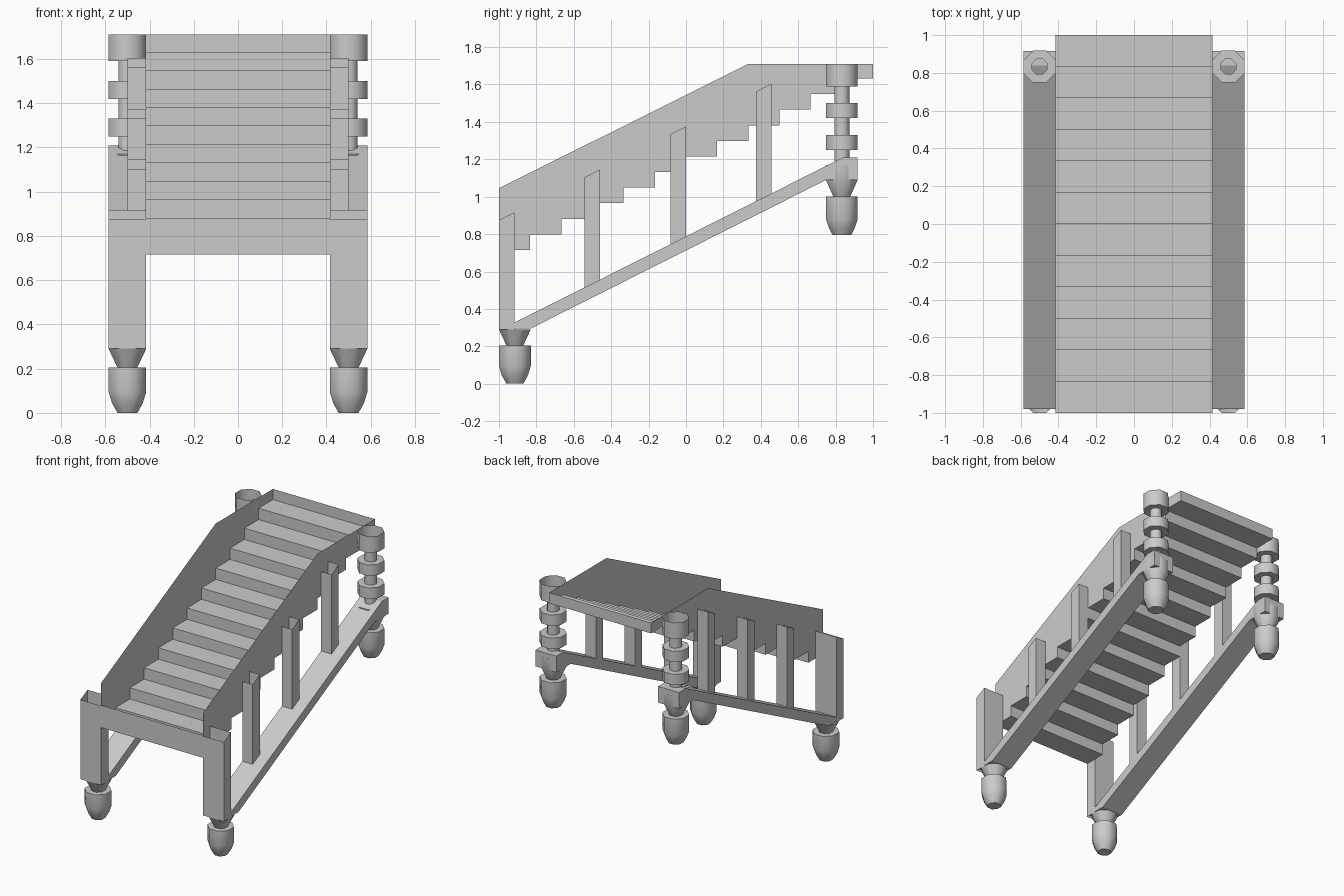
import bpy, bmesh, math

if "Cube" in bpy.data.objects:
    bpy.data.objects.remove(bpy.data.objects["Cube"])

STEPS, RUN, RISE = 12, 2 / 12, 1 / 12
W = 0.415          # half width of the flight
H = 0.085          # half width of the posts
CX = 0.5           # post centre line


def make(name, verts, faces, smooth=False):
    bm = bmesh.new()
    vs = [bm.verts.new(v) for v in verts]
    for f in faces:
        bm.faces.new([vs[i] for i in f])
    bmesh.ops.recalc_face_normals(bm, faces=bm.faces)
    me = bpy.data.meshes.new(name)
    bm.to_mesh(me)
    bm.free()
    ob = bpy.data.objects.new(name, me)
    bpy.context.collection.objects.link(ob)
    if smooth:
        bpy.ops.object.select_all(action='DESELECT')
        ob.select_set(True)
        bpy.context.view_layer.objects.active = ob
        bpy.ops.object.shade_smooth_by_angle(angle=math.radians(50))
    return ob


def turned(name, x, y, profile):
    """Eight-sided turned part from (half width, z) pairs; open at the top."""
    verts, faces = [], []
    for r, z in profile:
        for k in range(8):
            a = math.radians(22.5 + 45 * k)
            q = r / math.cos(math.radians(22.5))
            verts.append((x + q * math.cos(a), y + q * math.sin(a), z))
    for i in range(len(profile) - 1):
        for k in range(8):
            n = (k + 1) % 8
            faces.append((i * 8 + k, i * 8 + n, i * 8 + 8 + n, i * 8 + 8 + k))
    faces.append(tuple(range(7, -1, -1)))
    return make(name, verts, faces, True)


def tube(name, x0, x1, y0, y1, bottom, top):
    """Upright square tube with sloping, open ends."""
    ring = [(x0, y0), (x1, y0), (x1, y1), (x0, y1)]
    verts = [(x, y, bottom(y)) for x, y in ring] + [(x, y, top(y)) for x, y in ring]
    return make(name, verts, [(k, (k + 1) % 4, (k + 1) % 4 + 4, k + 4) for k in range(4)])


def prism(name, x0, x1, outline):
    n = len(outline)
    verts = [(x, y, z) for x in (x0, x1) for y, z in outline]
    faces = [tuple(range(n)), tuple(range(2 * n - 1, n - 1, -1))]
    faces += [(k, (k + 1) % n, (k + 1) % n + n, k + n) for k in range(n)]
    return make(name, verts, faces)


# Stepped sheet of treads and risers, with a taller front apron
z0 = 0.715
zig = []
for i in range(STEPS):
    zig += [(-1 + i * RUN, z0 + i * RISE), (-1 + (i + 1) * RUN, z0 + i * RISE)]
zig.append((1, 1.71))
path = [(-1, 0.88)] + zig
verts = [(x, y, z) for y, z in path for x in (-W, W)]
make("treads_and_risers", verts,
     [(2 * i, 2 * i + 1, 2 * i + 3, 2 * i + 2) for i in range(len(path) - 1)])

slope_top = lambda y: 1.375 + 0.5 * y
slope_rail = lambda y: 0.785 + 0.5 * y

foot = [(0.045, 0), (0.07, 0.045), (H, 0.095), (H, 0.205), (0.045, 0.205), (H, 0.29)]
rear = [(0.05, 0.795), (0.07, 0.835), (H, 0.88), (H, 1.0), (0.045, 1.0), (H, 1.09),
        (H, 1.17), (0.04, 1.17), (0.04, 1.25), (H, 1.25), (H, 1.33), (0.04, 1.33),
        (0.04, 1.42), (H, 1.42), (H, 1.5), (0.04, 1.5), (0.04, 1.59), (H, 1.59), (H, 1.71)]

for s, side in ((-1, "left"), (1, "right")):
    # Side panel following the steps underneath
    outline = zig + [(1 / 3, 1.71), (-1, 1.045)]
    make(side + "_side_panel", [(s * W, y, z) for y, z in outline],
         [tuple(range(len(outline)))])

    # Front foot and post, turned rear post
    turned(side + "_front_foot", s * CX, -0.915, foot)
    tube(side + "_front_post", s * (CX - H), s * (CX + H), -1, -0.917,
         lambda y: 0.29, slope_top)
    turned(side + "_rear_post", s * CX, 0.833, rear)

    # Sloping bottom rail with level upper end
    prism(side + "_bottom_rail", s * (CX - H), s * (CX + H),
          [(-0.98, 0.295), (-0.83, 0.295), (0.75, 1.09), (0.917, 1.09),
           (0.917, 1.21), (0.84, 1.21)])

    # Balusters
    for i, y in enumerate((-0.543, -0.083, 0.375)):
        tube(f"{side}_baluster_{i + 1}", s * W, s * CX, y, y + 0.083,
             slope_rail, slope_top)
